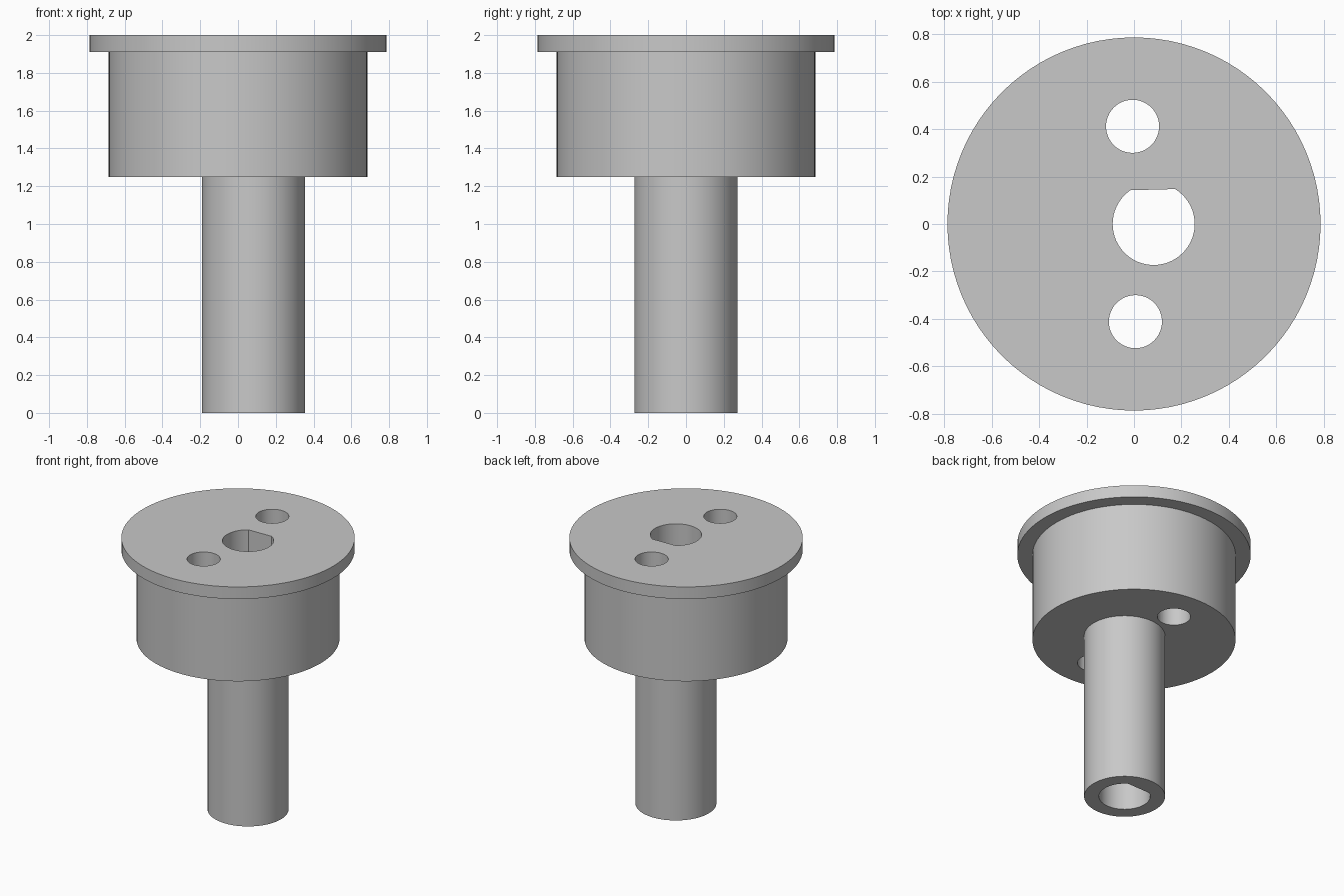
import bpy
import bmesh
from math import cos, sin, asin, pi, radians

cube = bpy.data.objects.get("Cube")
if cube:
    bpy.data.objects.remove(cube, do_unlink=True)

metal = bpy.data.materials.new("light grey metal")
metal.use_nodes = True
GREY = (0.58, 0.58, 0.58, 1)
metal.diffuse_color = GREY
metal.node_tree.nodes["Principled BSDF"].inputs["Base Color"].default_value = GREY


def add_object(name, bm):
    bmesh.ops.recalc_face_normals(bm, faces=bm.faces)
    mesh = bpy.data.meshes.new(name)
    bm.to_mesh(mesh)
    bm.free()
    mesh.materials.append(metal)
    obj = bpy.data.objects.new(name, mesh)
    bpy.context.collection.objects.link(obj)
    return obj


def prism(name, outline, z0, z1):
    """Extrude a flat outline from z0 up to z1."""
    bm = bmesh.new()
    base = bm.faces.new([bm.verts.new((x, y, z0)) for x, y in outline])
    top = bmesh.ops.extrude_face_region(bm, geom=[base])["geom"]
    verts = [v for v in top if isinstance(v, bmesh.types.BMVert)]
    bmesh.ops.translate(bm, verts=verts, vec=(0, 0, z1 - z0))
    return add_object(name, bm)


def circle(x, y, r, n):
    return [(x + r * cos(2 * pi * i / n), y + r * sin(2 * pi * i / n)) for i in range(n)]


def d_shape(x, y, r, flat, tilt, n):
    """Circle cut by a flat on its +y side, turned by tilt."""
    start = pi - asin(flat / r)
    sweep = pi + 2 * asin(flat / r)
    angles = [start + tilt + sweep * i / n for i in range(n + 1)]
    return [(x + r * cos(a), y + r * sin(a)) for a in angles]


def combine(target, tool, operation):
    mod = target.modifiers.new(operation.lower(), "BOOLEAN")
    mod.operation = operation
    mod.solver = "EXACT"
    mod.object = tool
    bpy.context.view_layer.objects.active = target
    bpy.ops.object.modifier_apply(modifier=mod.name)
    bpy.data.objects.remove(tool, do_unlink=True)


# Hub with its wider flange on top, turned from one profile
RIM = 96
profile = [(0.685, 1.25), (0.685, 1.91), (0.787, 1.91), (0.787, 2.0)]
bm = bmesh.new()
rings = [[bm.verts.new((x, y, z)) for x, y in circle(0, 0, r, RIM)] for r, z in profile]
for low, high in zip(rings, rings[1:]):
    for i in range(RIM):
        j = (i + 1) % RIM
        bm.faces.new((low[i], low[j], high[j], high[i]))
bm.faces.new(rings[0])
bm.faces.new(rings[-1])
body = add_object("flanged_hub_with_shaft", bm)

# Off-centre hollow shaft below the hub
SHAFT_X = 0.083
combine(body, prism("shaft", circle(SHAFT_X, 0, 0.273, 64), 0, 1.5), "UNION")

# D-shaped bore through the shaft and hub
bore = d_shape(SHAFT_X, 0, 0.173, 0.145, radians(1.5), 48)
combine(body, prism("bore_cutter", bore, -0.1, 2.1), "DIFFERENCE")

# Two round holes through the hub
for side in (1, -1):
    hole = circle(-0.006 * side, 0.412 * side, 0.112, 48)
    combine(body, prism("hole_cutter", hole, 1.0, 2.1), "DIFFERENCE")

# Smooth round walls with crisp edges
bpy.ops.object.select_all(action="DESELECT")
body.select_set(True)
bpy.context.view_layer.objects.active = body
bpy.ops.object.shade_smooth_by_angle(angle=radians(30))
